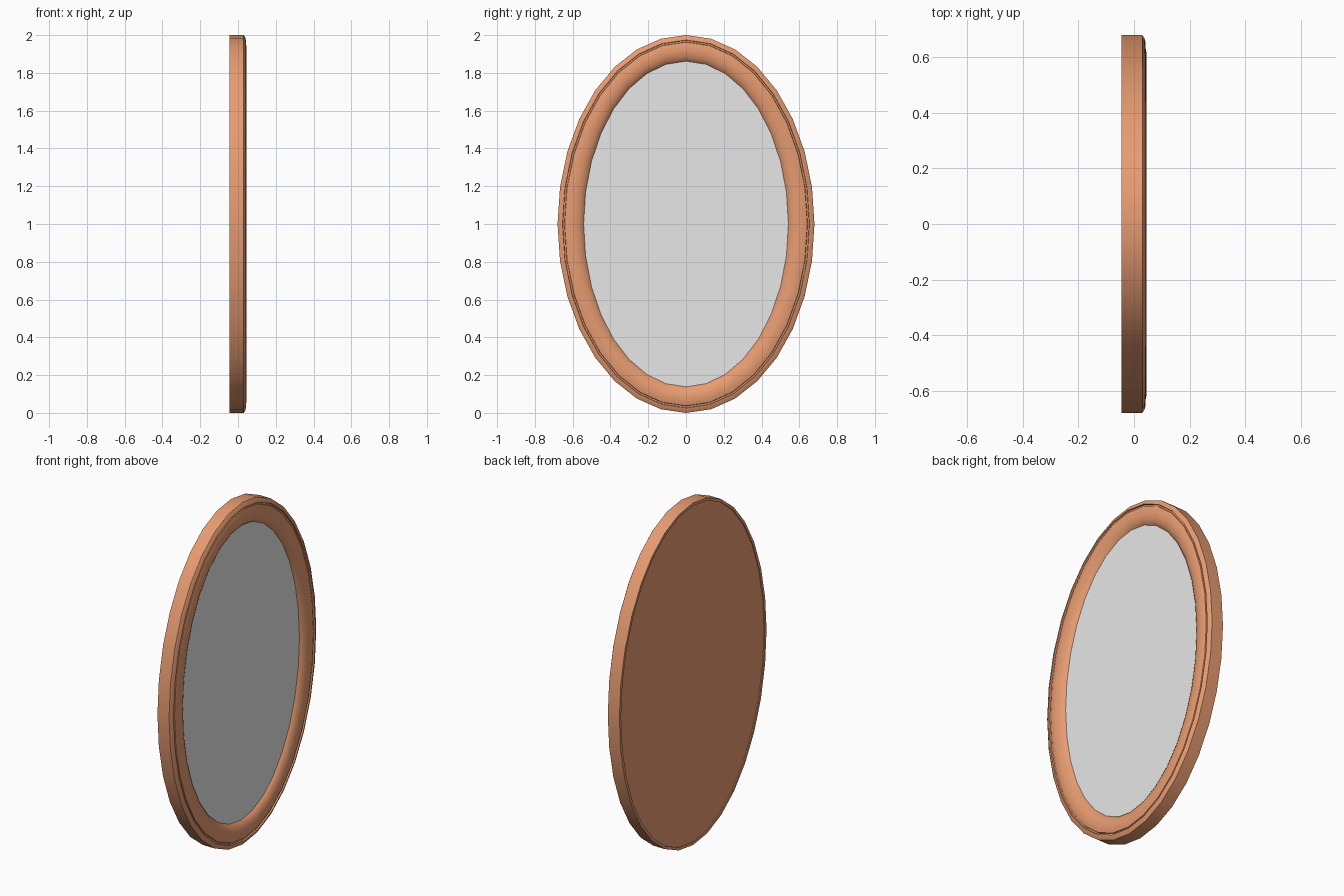
import bpy
import bmesh
from math import sin, cos, pi, radians

cube = bpy.data.objects.get("Cube")
if cube:
    bpy.data.objects.remove(cube, do_unlink=True)

SIDES = 32
HALF_WIDTH, HALF_HEIGHT = 0.68, 1.0


def make_material(name, rgb):
    mat = bpy.data.materials.new(name)
    mat.use_nodes = True
    mat.diffuse_color = (*rgb, 1)
    mat.node_tree.nodes["Principled BSDF"].inputs["Base Color"].default_value = (*rgb, 1)
    return mat


def oval_ring(bm, inset, x):
    """Upright oval of vertices, inset from the outer edge, at depth x."""
    ring = []
    for i in range(SIDES):
        a = 2 * pi * i / SIDES
        ring.append(bm.verts.new((x, (HALF_WIDTH - inset) * cos(a),
                                  HALF_HEIGHT + (HALF_HEIGHT - inset) * sin(a))))
    return ring


def oval_part(name, profile, mat, closed=False, capped=False):
    """Sweep an (inset, depth) profile around the oval."""
    bm = bmesh.new()
    rings = [oval_ring(bm, *p) for p in profile]
    pairs = list(zip(rings, rings[1:]))
    if closed:
        pairs.append((rings[-1], rings[0]))
    for a, b in pairs:
        for i in range(SIDES):
            j = (i + 1) % SIDES
            bm.faces.new((a[i], a[j], b[j], b[i]))
    if capped:
        bm.faces.new(rings[0])
        bm.faces.new(rings[-1])
    bmesh.ops.recalc_face_normals(bm, faces=bm.faces)
    mesh = bpy.data.meshes.new(name)
    bm.to_mesh(mesh)
    bm.free()
    mesh.materials.append(mat)
    obj = bpy.data.objects.new(name, mesh)
    bpy.context.collection.objects.link(obj)
    bpy.ops.object.select_all(action="DESELECT")
    obj.select_set(True)
    bpy.context.view_layer.objects.active = obj
    bpy.ops.object.shade_smooth_by_angle(angle=radians(25))


wood = make_material("warm wood", (0.8, 0.33, 0.165))
glass = make_material("mirror grey", (0.8, 0.8, 0.8))

# Moulded frame: outer wall, bevelled rim, narrow groove, rounded face, inner lip
oval_part("frame", [
    (0.0, -0.045), (0.0, 0.03), (0.012, 0.038), (0.026, 0.042),
    (0.028, 0.034), (0.036, 0.034), (0.038, 0.039),
    (0.055, 0.044), (0.08, 0.045), (0.1, 0.042), (0.115, 0.036),
    (0.13, 0.028), (0.14, 0.015), (0.14, -0.03),
    (0.016, -0.03), (0.016, -0.045)], wood, closed=True)

# Mirror glass set into the frame
oval_part("mirror_glass", [(0.138, 0.0), (0.138, 0.018)], glass, capped=True)

# Slightly recessed back panel
oval_part("back_panel", [(0.015, -0.04), (0.015, -0.025)], wood, capped=True)
